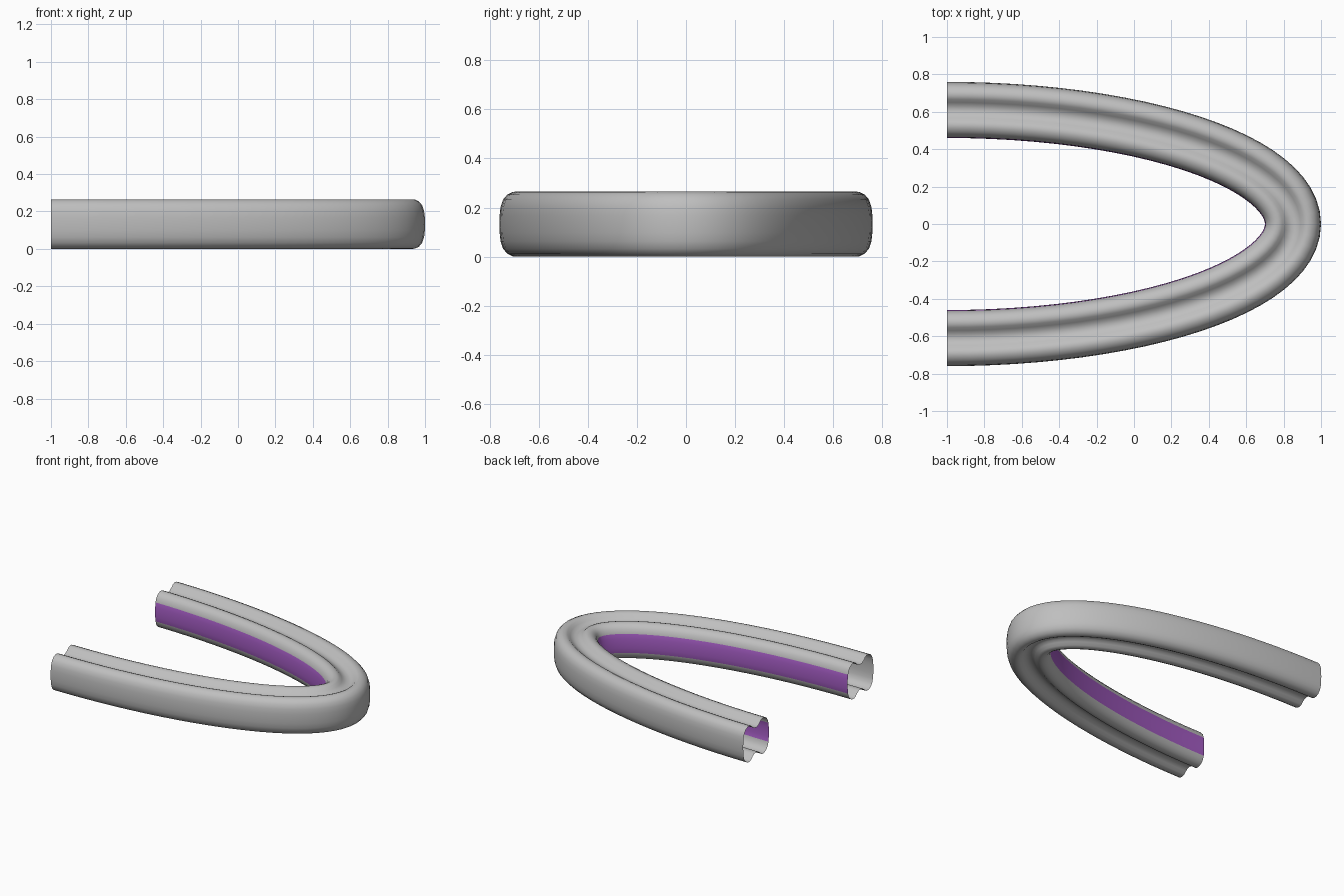
import bpy, bmesh, math
from mathutils import Vector

if "Cube" in bpy.data.objects:
    bpy.data.objects.remove(bpy.data.objects["Cube"])

def material(name, rgb):
    m = bpy.data.materials.new(name)
    m.diffuse_color = (*rgb, 1)
    m.use_nodes = True
    m.node_tree.nodes["Principled BSDF"].inputs["Base Color"].default_value = m.diffuse_color
    return m

grey = material("grey", (0.52, 0.52, 0.52))
purple = material("purple", (0.38, 0.11, 0.56))

# Cross-section quarter: (offset from centre line, height above middle)
quarter = [(0.15, 0), (0.149, 0.035), (0.145, 0.07), (0.135, 0.1), (0.117, 0.121),
           (0.095, 0.1315), (0.075, 0.1325), (0.057, 0.125), (0.04, 0.108),
           (0.021, 0.095), (0, 0.091)]
half = quarter + [(-u, z) for u, z in quarter[-2::-1]]
profile = half + [(u, -z) for u, z in half[-2:0:-1]]

# Half-ellipse path with a constant section; ends stay open
A, B, MID, STEPS = 1.85, 0.61, 0.1325, 48
bm = bmesh.new()
rings = []
for i in range(STEPS + 1):
    t = -math.pi / 2 + math.pi * i / STEPS
    c, s = math.cos(t), math.sin(t)
    n = Vector((c / A, s / B)).normalized()
    rings.append([bm.verts.new((-1 + A * c + u * n.x, B * s + u * n.y, MID + z))
                  for u, z in profile])
count = len(profile)
for a, b in zip(rings, rings[1:]):
    for j in range(count):
        k = (j + 1) % count
        f = bm.faces.new((a[j], b[j], b[k], a[k]))
        f.smooth = True
        # Purple inner wall
        (u0, z0), (u1, z1) = profile[j], profile[k]
        if (u0 + u1) / 2 < -0.14 and abs(z0 + z1) / 2 < 0.075:
            f.material_index = 1
bmesh.ops.recalc_face_normals(bm, faces=bm.faces)
me = bpy.data.meshes.new("curved_rail")
bm.to_mesh(me)
bm.free()
me.materials.append(grey)
me.materials.append(purple)
bpy.context.collection.objects.link(bpy.data.objects.new("curved_rail", me))
